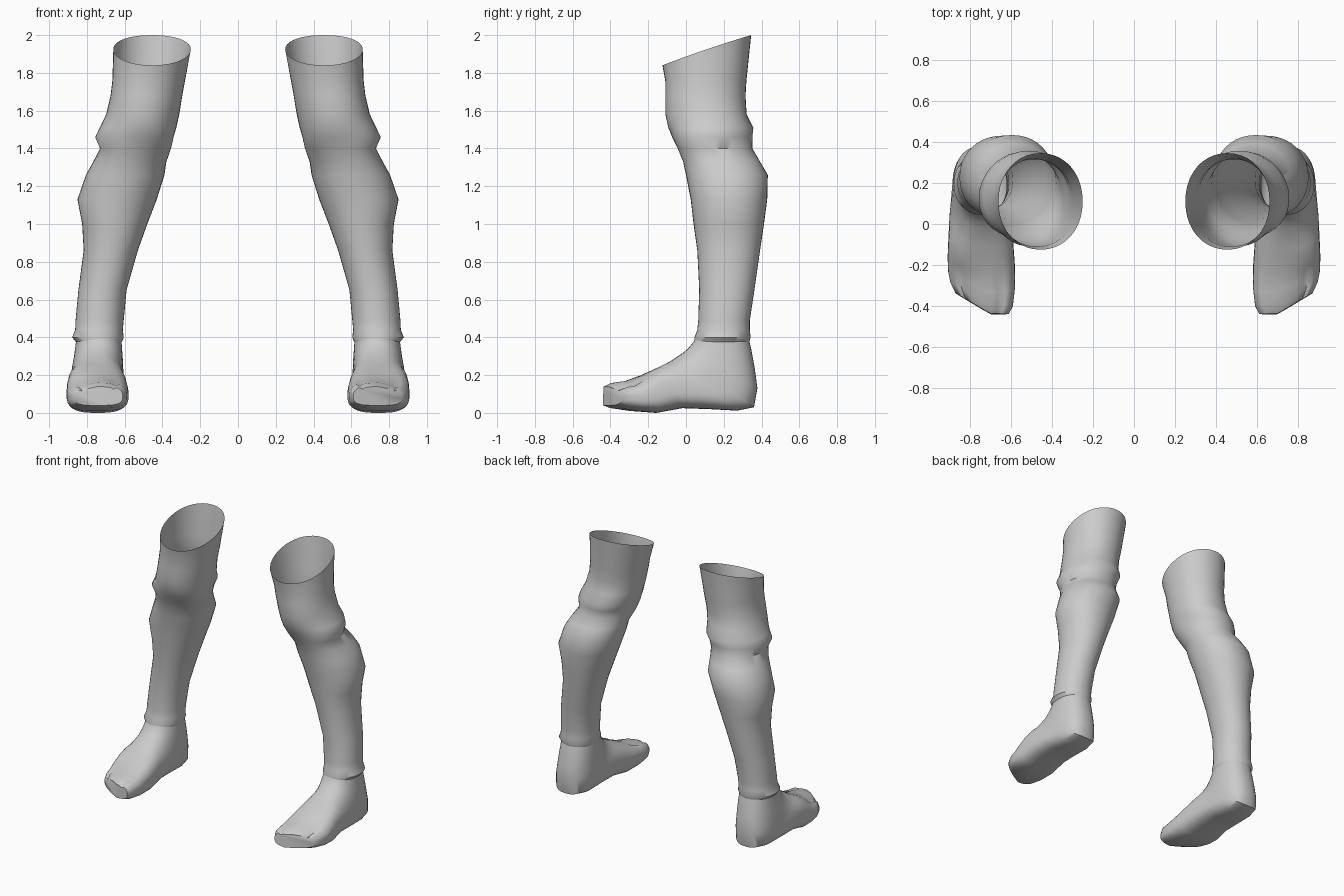
import bpy, bmesh, math

if "Cube" in bpy.data.objects:
    bpy.data.objects.remove(bpy.data.objects["Cube"])

SEG = 40

# trouser rings: z, inner x, outer x, front y, back y
LEG = [
    (1.92, .25, .66, -.125, .345), (1.76, .28, .665, -.11, .32), (1.68, .295, .675, -.11, .315),
    (1.58, .31, .70, -.108, .325), (1.51, .32, .73, -.095, .36), (1.46, .335, .755, -.08, .35),
    (1.40, .355, .735, -.05, .35), (1.33, .38, .77, -.015, .395), (1.26, .388, .805, .0, .435),
    (1.13, .43, .85, .025, .43), (1.00, .48, .825, .04, .413), (.86, .53, .817, .06, .392),
    (.65, .59, .845, .07, .362), (.49, .605, .86, .065, .338), (.44, .61, .862, .06, .338),
    (.40, .605, .878, .045, .342), (.375, .615, .858, .045, .335)]

# foot rings fanning from ankle to toes: instep y, z, sole y, z, inner x, outer x, squareness
FOOT = [
    (.05, .40, .33, .40, .62, .855, 2.2), (.04, .375, .345, .34, .615, .86, 2.2),
    (.01, .34, .365, .23, .61, .87, 2.3), (-.02, .315, .378, .13, .607, .88, 2.4),
    (-.05, .295, .36, .03, .605, .885, 2.8), (-.08, .275, .27, .012, .60, .89, 3),
    (-.11, .26, .12, .02, .595, .90, 3), (-.16, .235, -.02, .025, .588, .905, 2.9),
    (-.24, .20, -.17, .0, .58, .908, 2.9), (-.33, .17, -.30, .01, .58, .905, 3.2),
    (-.40, .16, -.40, .025, .59, .895, 3.4), (-.437, .14, -.44, .04, .61, .87, 3.4)]


def superellipse(n):
    """Unit outline; v = 1 is front/instep, v = -1 is back/sole."""
    pts = []
    for i in range(SEG):
        a = 2 * math.pi * i / SEG
        c, s = math.cos(a), math.sin(a)
        pts.append((math.copysign(abs(c) ** (2 / n), c), math.copysign(abs(s) ** (2 / n), s), a))
    return pts


def loft(name, rings, side, cap_end=False):
    bm = bmesh.new()
    rows = [[bm.verts.new((side * x, y, z)) for x, y, z in r] for r in rings]
    for a, b in zip(rows, rows[1:]):
        for i in range(SEG):
            j = (i + 1) % SEG
            bm.faces.new((a[i], a[j], b[j], b[i]))
    if cap_end:
        bm.faces.new(rows[-1])
    bmesh.ops.recalc_face_normals(bm, faces=bm.faces)
    mesh = bpy.data.meshes.new(name)
    bm.to_mesh(mesh)
    bm.free()
    ob = bpy.data.objects.new(name, mesh)
    bpy.context.collection.objects.link(ob)
    bpy.ops.object.select_all(action='DESELECT')
    ob.select_set(True)
    bpy.context.view_layer.objects.active = ob
    bpy.ops.object.shade_smooth_by_angle(angle=math.radians(50))


def leg_rings():
    rings = []
    for k, (z, x0, x1, y0, y1) in enumerate(LEG):
        ring = []
        # diagonal cloth folds, strongest around the knee
        fold = .025 * math.exp(-((z - 1.45) / .16) ** 2)
        for u, v, a in superellipse(2.1):
            s = 1 + fold * (math.sin(3 * a + 22 * z) - .5)
            x = (x0 + x1) / 2 + u * s * (x1 - x0) / 2
            y = (y0 + y1) / 2 - v * s * (y1 - y0) / 2
            # slanted top opening
            zz = 1.92 - .08 * v + .005 * (1 - v * v) if k == 0 else z
            ring.append((x, y, zz))
        rings.append(ring)
    return rings


def foot_rings():
    rings = []
    for k, (ty, tz, by, bz, x0, x1, n) in enumerate(FOOT):
        ring = []
        toe = max(0, min(1, (k - 7) / 3))
        for u, v, a in superellipse(n):
            x = (x0 + x1) / 2 + u * (x1 - x0) / 2
            t = (1 + v) / 2
            y = by + (ty - by) * t
            z = bz + (tz - bz) * t
            # toes shorten outward, with grooves between them on top
            y += toe * .6 * max(0, x - .70)
            if v > 0 and k >= 9:
                z -= .016 * (1 - abs(math.sin(math.pi * 5 * (u + 1) / 2))) * v
                z -= .02 * max(0, u) * v
            ring.append((x, y, z))
        rings.append(ring)
    return rings


for label, side in (("left", 1), ("right", -1)):
    loft(label + "_trouser_leg", leg_rings(), side)
    loft(label + "_foot", foot_rings(), side, cap_end=True)
